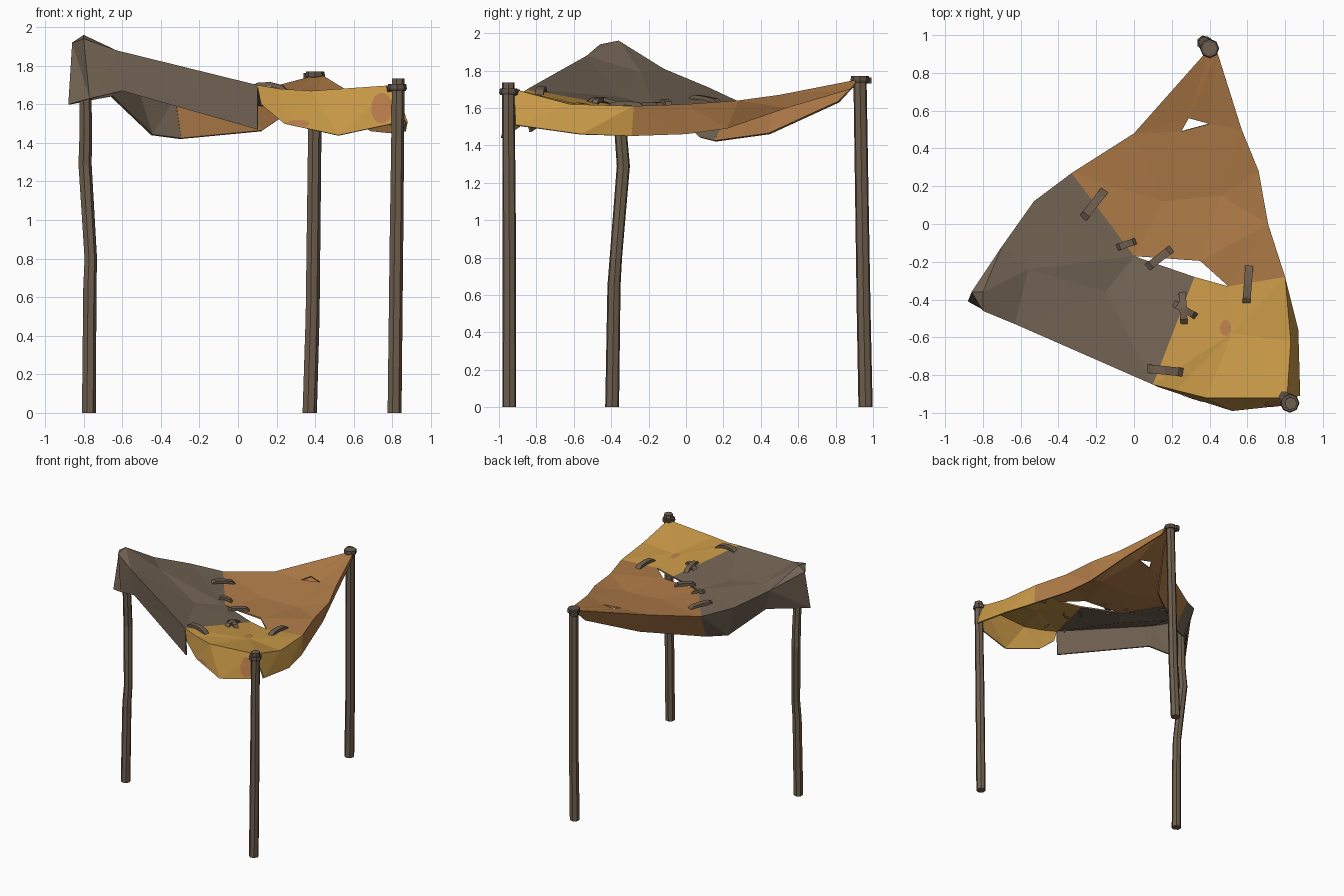
import bpy, bmesh, math
from mathutils import Vector, geometry
from mathutils.bvhtree import BVHTree

if "Cube" in bpy.data.objects:
    bpy.data.objects.remove(bpy.data.objects["Cube"])


def material(name, rgb):
    m = bpy.data.materials.new(name)
    m.diffuse_color = [(c / 255 / 12.92 if c < 11 else ((c / 255 + 0.055) / 1.055) ** 2.4) for c in rgb] + [1]
    m.use_nodes = True
    m.node_tree.nodes["Principled BSDF"].inputs["Base Color"].default_value = m.diffuse_color
    return m


GREY = material("grey brown cloth", (116, 101, 85))
ORANGE = material("orange cloth", (176, 124, 72))
YELLOW = material("yellow cloth", (202, 154, 72))
STAIN = material("rust stain", (188, 126, 76))
WOOD = material("weathered wood", (112, 96, 79))
CORD = material("dark cord", (92, 80, 69))
surfaces = []


def finish(name, bm, mat):
    me = bpy.data.meshes.new(name)
    bm.to_mesh(me)
    bm.free()
    ob = bpy.data.objects.new(name, me)
    bpy.context.collection.objects.link(ob)
    me.materials.append(mat)
    return ob


def cloth(name, mat, outline, inner, flaps, hole=None):
    """Triangulated canopy panel, plus hanging flaps given as (fold line, hem line)."""
    pts = outline + inner + (hole or [])
    h0 = len(outline) + len(inner)
    edges = [(h0, h0 + 1), (h0 + 1, h0 + 2), (h0 + 2, h0)] if hole else []
    vs, _, fs, origin, _, _ = geometry.delaunay_2d_cdt(
        [Vector(p[:2]) for p in pts], edges, [list(range(len(outline)))], 1, 1e-5)
    bm = bmesh.new()
    bv = [bm.verts.new((v.x, v.y, pts[o[0]][2])) for v, o in zip(vs, origin)]
    for f in fs:
        mid = sum((vs[i] for i in f), Vector((0, 0))) / len(f)
        if hole and geometry.intersect_point_tri_2d(mid, *[Vector(p[:2]) for p in hole]):
            continue
        bm.faces.new([bv[i] for i in f])
    for fold, hem in flaps:
        a = [bm.verts.new(p) for p in fold]
        b = [bm.verts.new(p) for p in hem]
        for i in range(len(a) - 1):
            bm.faces.new((a[i], b[i], b[i + 1], a[i + 1]))
    bmesh.ops.remove_doubles(bm, verts=bm.verts, dist=0.001)
    bmesh.ops.triangulate(bm, faces=bm.faces)
    bmesh.ops.recalc_face_normals(bm, faces=bm.faces)
    bm.normal_update()
    if sum(f.normal.z * f.calc_area() for f in bm.faces) < 0:
        bmesh.ops.reverse_faces(bm, faces=bm.faces)
    surfaces.append(BVHTree.FromBMesh(bm))
    ob = finish(name, bm, mat)
    s = ob.modifiers.new("thickness", "SOLIDIFY")
    s.thickness, s.offset = 0.012, -1


def tube(name, mat, path, sides=7):
    """Faceted pole through points (x, y, z, radius)."""
    bm = bmesh.new()
    rings = [[bm.verts.new((x + r * math.cos(k * math.tau / sides), y + r * math.sin(k * math.tau / sides), z))
              for k in range(sides)] for x, y, z, r in path]
    for a, b in zip(rings, rings[1:]):
        for k in range(sides):
            j = (k + 1) % sides
            bm.faces.new((a[k], a[j], b[j], b[k]))
    bm.faces.new(rings[0][::-1])
    bm.faces.new(rings[-1])
    return finish(name, bm, mat)


def cast(origin, direction):
    hits = [h[0] for h in (s.ray_cast(Vector(origin), Vector(direction)) for s in surfaces) if h[0]]
    return min(hits, key=lambda h: (h - Vector(origin)).length) if hits else None


# Shared corners
peak, left, front = (-.80, -.36, 1.96), (-.86, -.36, 1.92), (-.80, -.46, 1.94)
front2, seam_f = (-.63, -.53, 1.88), (.10, -.85, 1.70)
back1, back2, seam_b = (-.70, -.12, 1.81), (-.53, .12, 1.71), (-.33, .27, 1.64)
mid, tear_f, tear_r = (0, -.17, 1.61), (.32, -.28, 1.595), (.50, -.33, 1.60)
seam_r, tip, post = (.80, -.28, 1.61), (.40, .93, 1.75), (.81, -.92, 1.70)

# Grey panel: draped over the tall bent pole
hang = (-.88, -.41, 1.60)
cloth("grey_panel", GREY,
      [left, front, front2, seam_f, tear_f, mid, seam_b, back2, back1],
      [peak, (-.56, -.24, 1.79), (-.15, -.36, 1.66)],
      [([left, front, front2, seam_f], [hang, (-.77, -.47, 1.63), (-.60, -.53, 1.67), (.10, -.84, 1.47)]),
       ([left, back1, back2, seam_b], [hang, (-.66, -.13, 1.64), (-.45, .08, 1.44), (-.30, .16, 1.42)])])

# Orange panel: runs up to the back pole, with a small torn hole
r1, r2, r3, tip2 = (.71, 0, 1.62), (.66, .28, 1.64), (.57, .50, 1.67), (.44, .91, 1.75)
b1 = (0, .48, 1.645)
cloth("orange_panel", ORANGE,
      [mid, (.35, -.195, 1.605), tear_r, seam_r, r1, r2, r3, tip2, tip, b1, seam_b],
      [(.15, .12, 1.60), (.46, .15, 1.595)],
      [([seam_r, r1, r2, r3, tip2], [(.80, -.29, 1.45), (.70, 0, 1.46), (.64, .22, 1.49), (.55, .54, 1.60), (.45, .88, 1.70)]),
       ([seam_b, b1, tip], [(-.30, .16, 1.42), (.12, .45, 1.46), (.37, .82, 1.63)])],
      [(.25, .49, 1.64), (.40, .53, 1.645), (.29, .56, 1.655)])

# Yellow panel: front right corner
f1, f2, y1 = (.22, -.88, 1.68), (.38, -.92, 1.67), (.83, -.62, 1.62)
cloth("yellow_panel", YELLOW,
      [seam_f, f1, f2, post, y1, seam_r, tear_r, tear_f],
      [(.52, -.58, 1.62)],
      [([seam_f, f1, f2, post], [(.12, -.86, 1.60), (.24, -.90, 1.50), (.52, -.99, 1.44), (.80, -.96, 1.50)]),
       ([post, y1, seam_r], [(.88, -.91, 1.51), (.87, -.56, 1.46), (.80, -.29, 1.45)])])

# Poles
tube("left_bent_pole", WOOD, [(-.775, -.395, 0, .038), (-.770, -.385, .65, .036), (-.765, -.375, .80, .034),
                              (-.795, -.335, 1.29, .036), (-.79, -.35, 1.48, .034), (-.80, -.37, 1.93, .03)])
tube("back_pole", WOOD, [(.37, .96, 0, .039), (.385, .95, .5, .038), (.40, .93, 1.77, .036)])
tube("right_pole", WOOD, [(.81, -.945, 0, .038), (.82, -.945, .9, .037), (.83, -.95, 1.735, .034)])

# Cord lashings and knots at the pole tops
for label, x, y, z in (("back", .40, .93, 1.735), ("right", .825, -.948, 1.67)):
    tube(label + "_lashing", CORD, [(x, y, z, .046), (x, y, z + .012, .051), (x, y, z + .035, .047)], 8)
    tube(label + "_knot", CORD, [(x - .03, y + .035, z - .005, .03), (x - .03, y + .035, z + .028, .03)], 6)

# Large stitches bridging the seams
stitches = [(-.27, .03, -.155, .18, .045), (-.09, -.125, .01, -.09, .035), (.07, -.23, .20, -.13, .042),
            (.595, -.42, .61, -.22, .042), (.255, -.36, .265, -.53, .038), (.21, -.42, .33, -.49, .035),
            (.07, -.765, .26, -.785, .045)]
for n, (x0, y0, x1, y1s, w) in enumerate(stitches):
    bm = bmesh.new()
    side = Vector((y0 - y1s, x1 - x0, 0)).normalized() * w / 2
    rings = []
    for t, lift in ((0, -.012), (.15, .012), (.5, .022), (.85, .012), (1, -.012)):
        x, y = x0 + (x1 - x0) * t, y0 + (y1s - y0) * t
        hit = cast((x, y, 3), (0, 0, -1))
        z = hit.z if hit and hit.z > 1.57 else 1.60
        c = Vector((x, y, z + lift))
        up = Vector((0, 0, .011))
        rings.append([bm.verts.new(p) for p in (c - side - up, c + side - up, c + side + up, c - side + up)])
    for a, b in zip(rings, rings[1:]):
        for k in range(4):
            bm.faces.new((a[k], a[(k + 1) % 4], b[(k + 1) % 4], b[k]))
    bm.faces.new(rings[0])
    bm.faces.new(rings[-1])
    bmesh.ops.recalc_face_normals(bm, faces=bm.faces)
    finish("stitch_%d" % (n + 1), bm, WOOD)


# Stains: thin discs laid on the yellow cloth
def stain(name, centre, u, v, direction):
    d, c = Vector(direction), Vector(centre)
    rim = [c + Vector(u) * math.cos(k * math.tau / 14) + Vector(v) * math.sin(k * math.tau / 14) for k in range(14)]
    pts = [h - d * .004 for h in (cast(p, d) for p in rim) if h]
    hub = cast(c, d)
    if not hub or len(pts) < 3:
        return
    bm = bmesh.new()
    h = bm.verts.new(hub - d * .004)
    vs = [bm.verts.new(p) for p in pts]
    for k in range(len(vs)):
        bm.faces.new((h, vs[k], vs[(k + 1) % len(vs)]))
    finish(name, bm, STAIN)


stain("top_stain", (.485, -.55, 3), (.03, 0, 0), (0, .042, 0), (0, 0, -1))
stain("front_stain", (.745, -3, 1.58), (.055, 0, 0), (0, 0, .08), (0, 1, 0))
stain("hem_stain", (.31, -3, 1.50), (.06, 0, 0), (0, 0, .02), (0, 1, 0))
